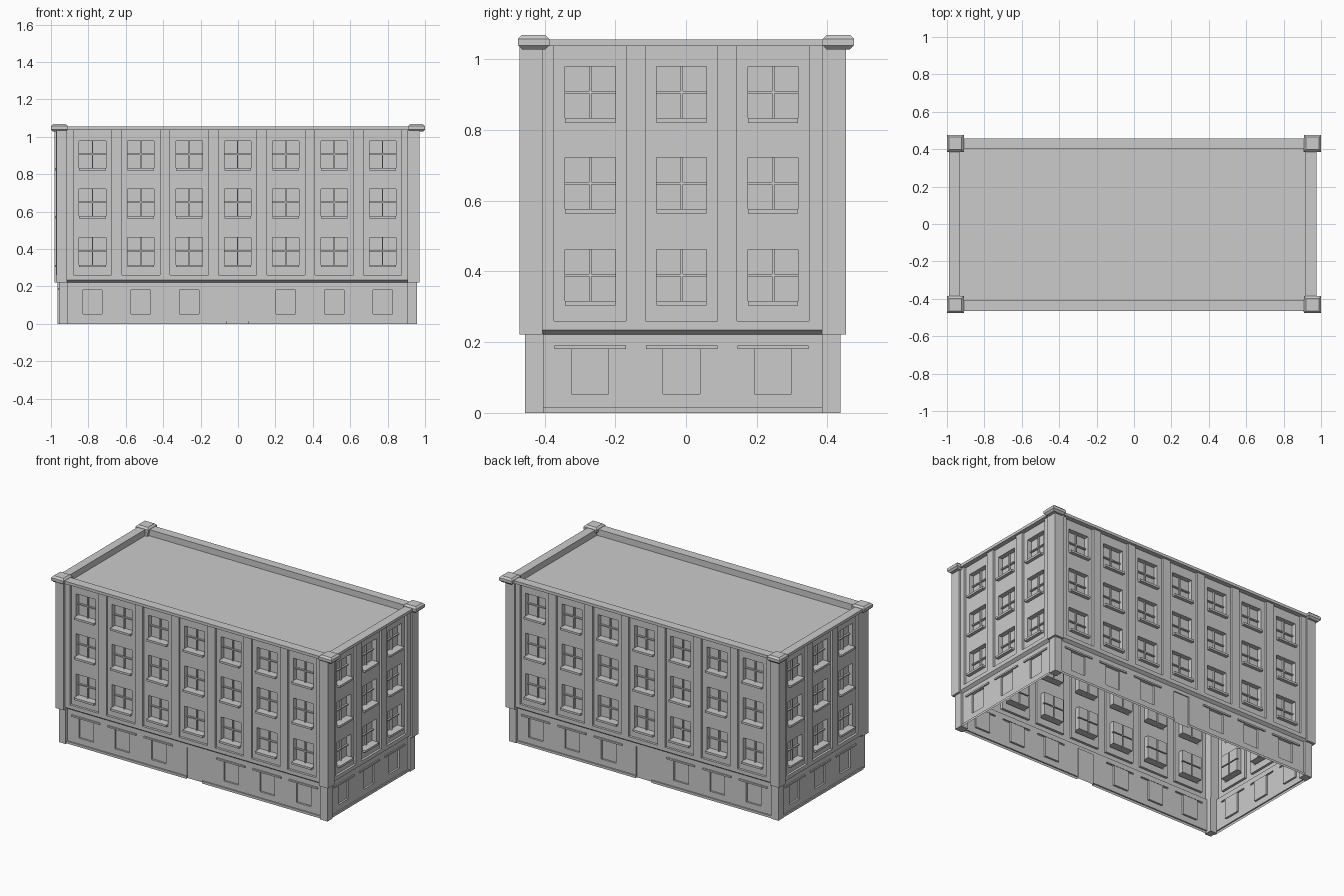
import bpy, bmesh
from mathutils import Vector

if "Cube" in bpy.data.objects:
    bpy.data.objects.remove(bpy.data.objects["Cube"])


def finish(bm, name):
    me = bpy.data.meshes.new(name)
    bm.to_mesh(me)
    bm.free()
    ob = bpy.data.objects.new(name, me)
    bpy.context.collection.objects.link(ob)
    return ob


def box(name, x0, x1, y0, y1, z0, z1, bevel=0.0):
    """Box; bevel chamfers the top and bottom rims only."""
    bm = bmesh.new()
    bmesh.ops.create_cube(bm, size=1)
    for v in bm.verts:
        v.co = Vector((x0 + (v.co.x + .5) * (x1 - x0),
                       y0 + (v.co.y + .5) * (y1 - y0),
                       z0 + (v.co.z + .5) * (z1 - z0)))
    if bevel:
        rims = [e for e in bm.edges if abs(e.verts[0].co.z - e.verts[1].co.z) < 1e-5]
        bmesh.ops.bevel(bm, geom=rims, offset=bevel, segments=1, affect='EDGES')
    return finish(bm, name)


LEDGE = 0.235       # underside of the upper storeys
WALL_TOP = 1.045


def relief(name, place, rects):
    """Stepped wall sheet: later rects (u0, u1, z0, z1, out) override earlier ones."""
    us = sorted({round(c, 4) for r in rects for c in r[:2]})
    zs = sorted({round(c, 4) for r in rects for c in r[2:4]})

    def out(i, j):
        u, z = (us[i] + us[i + 1]) / 2, (zs[j] + zs[j + 1]) / 2
        return next(r[4] for r in reversed(rects) if r[0] < u < r[1] and r[2] < z < r[3])

    nu, nz = len(us) - 1, len(zs) - 1
    d = [[out(i, j) for j in range(nz)] for i in range(nu)]
    base = rects[0][4]
    bm = bmesh.new()

    def quad(*pts):
        # the lower edge of the overhang slopes inwards
        pts = [(u, o, 0.222 if abs(z - LEDGE) < 1e-4 and o <= base + 1e-5 else z) for u, o, z in pts]
        bm.faces.new([bm.verts.new(place(*p)) for p in pts])

    for i in range(nu):
        for j in range(nz):
            u0, u1, z0, z1, a = us[i], us[i + 1], zs[j], zs[j + 1], d[i][j]
            quad((u0, a, z0), (u1, a, z0), (u1, a, z1), (u0, a, z1))
            if i + 1 < nu and abs(d[i + 1][j] - a) > 1e-5:
                b = d[i + 1][j]
                quad((u1, a, z0), (u1, b, z0), (u1, b, z1), (u1, a, z1))
            if j + 1 < nz and abs(d[i][j + 1] - a) > 1e-5:
                b = d[i][j + 1]
                quad((u0, a, z1), (u1, a, z1), (u1, b, z1), (u0, b, z1))
    bmesh.ops.remove_doubles(bm, verts=bm.verts[:], dist=1e-5)
    bmesh.ops.dissolve_limit(bm, angle_limit=0.01, verts=bm.verts[:], edges=bm.edges[:])
    return finish(bm, name)


def facade(name, place, R, u0, u1, centre, bays, pitch, door):
    low, pane = R - 0.028, R - 0.055
    rects = [(u0, u1, 0, LEDGE, low),                    # ground floor
             (u0, u1, LEDGE, WALL_TOP, R - 0.01),        # upper storeys
             (u0, u1, 0, 0.015, low + 0.008)]            # baseboard
    if door:
        rects.append((-0.058, 0.055, 0, 0.2, low - 0.006))
    for k in range(bays):
        c = centre + (k - (bays - 1) / 2) * pitch
        # tall recessed panel
        rects.append((c - .102, c + .102, 0.26, 1.037, R - 0.025))
        for top in (0.979, 0.722, 0.462):
            rects += [(c - .071, c + .071, top - .146, top, pane),
                      (c - .0035, c + .0035, top - .146, top, pane + .012),
                      (c - .071, c + .071, top - .076, top - .069, pane + .012),
                      (c - .071, c + .071, top - .159, top - .146, R - 0.004)]
        # ground floor window and its lintel
        if not (door and k == bays // 2):
            rects += [(c - .052, c + .052, 0.053, 0.181, low - 0.012),
                      (c - .101, c + .101, 0.181, 0.191, low + 0.008)]
    relief(name, place, rects)


# Four walls
facade("front_wall", lambda u, o, z: (u, -o, z), 0.464, -0.94, 0.93, -0.0025, 7, 0.2585, True)
facade("back_wall", lambda u, o, z: (-u, o, z), 0.452, -0.93, 0.94, 0.0025, 7, 0.2585, True)
facade("right_wall", lambda u, o, z: (o, u, z), 0.97, -0.43, 0.41, -0.0125, 3, 0.2585, False)
facade("left_wall", lambda u, o, z: (-o, -u, z), 0.983, -0.41, 0.43, 0.0, 3, 0.2585, False)

# Corner pillars (lower, upper) and caps; the front left corner sits slightly inwards
lower_x = {"left": (-0.965, -0.912), "right": (0.905, 0.957)}
upper_x = {"left": (-0.98, -0.915), "right": (0.905, 0.97)}
cap_x = {"left": (-1.0, -0.91), "right": (0.908, 1.0)}
lower_y = {"front": (-0.455, -0.403), "back": (0.385, 0.437)}
upper_y = {"front": (-0.47, -0.405), "back": (0.385, 0.452)}
cap_y = {"front": (-0.475, -0.386), "back": (0.386, 0.475)}
for s in ("left", "right"):
    for f in ("front", "back"):
        dx = 0.009 if (s, f) == ("left", "front") else 0.0
        lx = [lower_x[s][0] + dx, lower_x[s][1]]
        ux = [upper_x[s][0] + dx, upper_x[s][1]]
        box(f"lower_pillar_{f}_{s}", *lx, *lower_y[f], 0, 0.225)
        box(f"upper_pillar_{f}_{s}", *ux, *upper_y[f], 0.222, 1.04)
        box(f"pillar_cap_{f}_{s}", *cap_x[s], *cap_y[f], 1.028, 1.068, 0.011)

# Parapet coping
box("coping_front", -0.988, 0.975, -0.466, -0.406, 1.037, 1.055)
box("coping_back", -0.988, 0.975, 0.4, 0.457, 1.037, 1.055)
box("coping_left", -0.988, -0.933, -0.406, 0.4, 1.037, 1.055)
box("coping_right", 0.918, 0.975, -0.406, 0.4, 1.037, 1.055)

# Roof deck with inner parapet sides
bm = bmesh.new()
ring = [(-0.933, -0.406), (0.918, -0.406), (0.918, 0.4), (-0.933, 0.4)]
lo = [bm.verts.new((x, y, 1.015)) for x, y in ring]
hi = [bm.verts.new((x, y, 1.045)) for x, y in ring]
bm.faces.new(lo)
for i in range(4):
    j = (i + 1) % 4
    bm.faces.new((lo[j], lo[i], hi[i], hi[j]))
finish(bm, "roof_deck")
